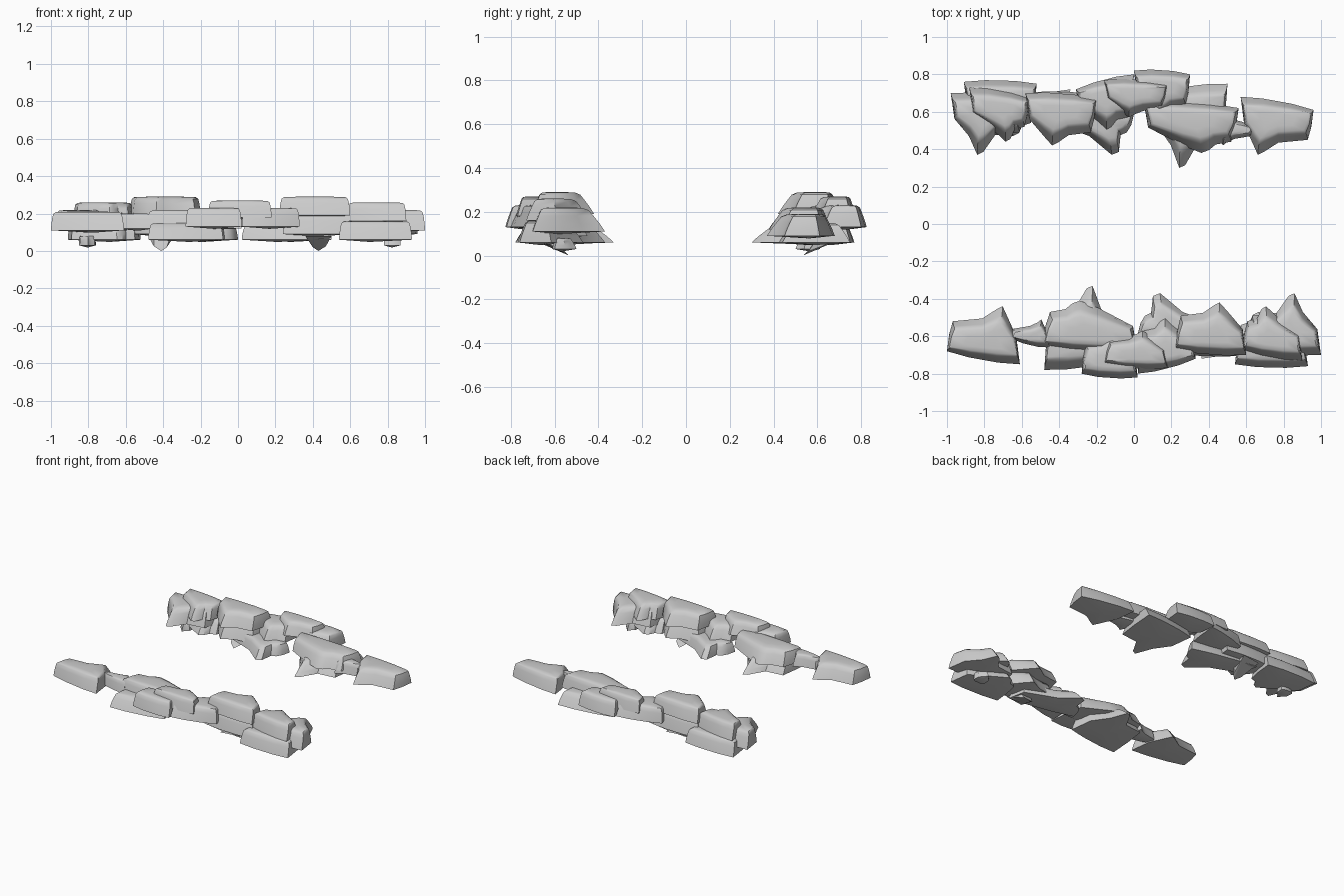
import bpy, bmesh, math
from mathutils import Vector

if "Cube" in bpy.data.objects:
    bpy.data.objects.remove(bpy.data.objects["Cube"])

# x left, x right, outer y left, outer y right, tip x, tip y, shoulder y, z low, z high
ROCKS = {
    "end_rock":       (-1.00, -.61, -.68, -.75, -.71, -.44, -.50, .11, .21),
    "gap_stone":      (-.66, -.45, -.61, -.66, -.50, -.51, -.54, .12, .20),
    "middle_rock":    (-.49, .02, -.65, -.69, -.30, -.41, -.45, .12, .22),
    "spike_rock":     (-.48, -.08, -.78, -.73, -.23, -.33, -.45, .06, .15),
    "bulge_rock_a":   (-.28, .02, -.80, -.82, -.12, -.56, -.61, .13, .23),
    "bulge_rock_b":   (.02, .33, -.80, -.72, .16, -.50, -.55, .13, .23),
    "centre_capstone": (-.16, .18, -.75, -.77, .04, -.57, -.60, .18, .27),
    "low_spike_rock": (.02, .50, -.59, -.68, .13, -.37, -.47, .06, .14),
    "high_capstone":  (.22, .60, -.67, -.70, .45, -.42, -.47, .19, .29),
    "under_rock":     (.24, .60, -.69, -.70, .47, -.45, -.49, .09, .20),
    "side_capstone":  (.58, .90, -.67, -.73, .70, -.44, -.50, .16, .26),
    "low_end_rock":   (.54, .93, -.75, -.76, .66, -.47, -.52, .06, .16),
    "end_spike_rock": (.60, 1.0, -.67, -.70, .85, -.37, -.47, .11, .22),
    "foot_stone":     (.78, .87, -.60, -.60, .82, -.50, -.52, .03, .08),
}
# Stones of the back row that sit slightly differently
SHIFT = {"end_rock": (-.04, -.07, -.02), "gap_stone": (-.02, -.09, -.02),
         "middle_rock": (.07, -.03, 0), "spike_rock": (.02, -.03, 0)}


def lerp(a, b, t):
    return a + (b - a) * t


def make_mesh(name, verts, faces):
    me = bpy.data.meshes.new(name)
    me.from_pydata(verts, [], faces)
    bm = bmesh.new()
    bm.from_mesh(me)
    bmesh.ops.recalc_face_normals(bm, faces=bm.faces)
    bm.to_mesh(me)
    bm.free()
    ob = bpy.data.objects.new(name, me)
    bpy.context.collection.objects.link(ob)
    bpy.ops.object.select_all(action='DESELECT')
    ob.select_set(True)
    bpy.context.view_layer.objects.active = ob
    bpy.ops.object.shade_smooth_by_angle(angle=math.radians(38))
    return ob


def placer(back, shift=(0, 0, 0)):
    # the back row is the front row turned half way round
    if not back:
        return lambda x, y, z: (x, y, z)
    base = (.02, 0, 0) if shift == (0, 0, 0) else shift
    return lambda x, y, z: (-x + base[0], -y + base[1], z + base[2])


def rock(name, x0, x1, yl, yr, tx, ty, ys, z0, z1, place):
    w = x1 - x0
    ym = (yl + yr) / 2
    outline = [(x0, yl), (lerp(x0, x1, .3), lerp(yl, yr, .3) - .012),
               (lerp(x0, x1, .7), lerp(yl, yr, .7) - .012), (x1, yr),
               (x1 - .05 * w, lerp(yr, ys, .6)), (lerp(x1, tx, .65), ys),
               (tx + .02 * w, ty), (tx - .06 * w, ty - .015),
               (lerp(x0, tx, .65), ys - .005), (x0 + .08 * w, ys - .02),
               (x0 + .03 * w, lerp(yl, ys, .5))]
    n = len(outline)
    cx = (x0 + x1) / 2
    cy = lerp(ym, ty, .3)
    # height fraction, x scale, y scale of each ring
    rings = [(0, 1, 1), (.3, .99, .9), (.65, .965, .76), (.88, .935, .66), (.97, .87, .54), (1, .5, .3)]
    verts = [place(lerp(cx, x, sx), lerp(cy, y, sy), lerp(z0, z1, h))
             for h, sx, sy in rings for x, y in outline]
    faces = [(r * n + i, r * n + (i + 1) % n, (r + 1) * n + (i + 1) % n, (r + 1) * n + i)
             for r in range(len(rings) - 1) for i in range(n)]
    faces.append(tuple(range((len(rings) - 1) * n, len(rings) * n)))
    # faceted keel underneath
    k = len(verts)
    verts += [place(lerp(cx, tx, .4), cy, z0 - .012)]
    faces += [(i, k, (i + 1) % n) for i in range(n)]
    return make_mesh(name, verts, faces)


def shard(name, place):
    # thin downward splinter under the row
    pts = [(.36, -.72, .08), (.50, -.70, .08), (.47, -.60, .08), (.38, -.60, .08),
           (.40, -.56, .02), (.47, -.56, .025), (.43, -.535, 0)]
    verts = [place(*p) for p in pts]
    faces = [(0, 1, 2, 3), (3, 2, 5, 4), (4, 5, 6), (0, 3, 4), (1, 5, 2),
             (0, 4, 6), (0, 6, 1), (1, 6, 5)]
    return make_mesh(name, verts, faces)


# Front and back rows
for back in (False, True):
    row = "back_" if back else "front_"
    for name, dims in ROCKS.items():
        rock(row + name, *dims, placer(back, SHIFT.get(name, (0, 0, 0))))
    shard(row + "splinter", placer(back))
